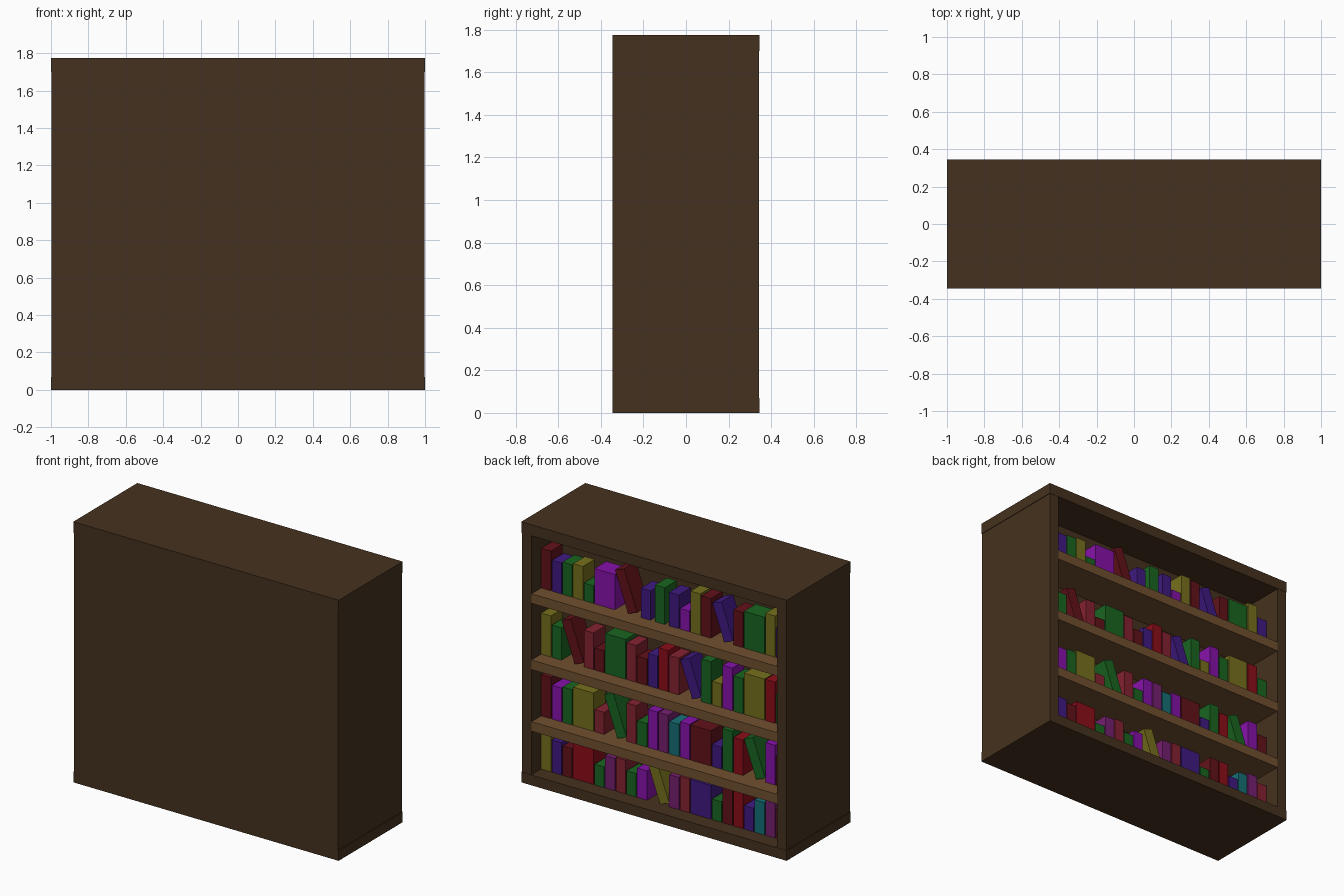
import bpy
from math import sin, cos, radians
from mathutils import Matrix

if "Cube" in bpy.data.objects:
    bpy.data.objects.remove(bpy.data.objects["Cube"])

COLORS = {
    "frame": (.06, .031, .013), "shelf": (.165, .08, .028),
    "D": (.12, .006, .010), "I": (.05, .010, .22), "G": (.01, .13, .015),
    "O": (.18, .16, .012), "P": (.24, .006, .40), "M": (.18, .014, .16),
    "C": (.23, .016, .03), "R": (.26, .004, .010), "T": (.008, .16, .18),
}
MATS = {}
for key, rgb in COLORS.items():
    MATS[key] = bpy.data.materials.new("colour_" + key)
    MATS[key].diffuse_color = (*rgb, 1)


def box(name, x, y, z, mat, matrix=None):
    """Box from (min, max) ranges, optionally transformed."""
    v = [(a, b, c) for a in x for b in y for c in z]
    f = [(0, 1, 3, 2), (4, 6, 7, 5), (0, 4, 5, 1),
         (2, 3, 7, 6), (0, 2, 6, 4), (1, 5, 7, 3)]
    me = bpy.data.meshes.new(name)
    me.from_pydata(v, [], f)
    if matrix:
        me.transform(matrix)
    me.materials.append(MATS[mat])
    ob = bpy.data.objects.new(name, me)
    bpy.context.collection.objects.link(ob)
    return ob


D, H, T = .345, 1.775, .075      # half depth, height, panel thickness
IN = 1 - T                       # inner half width
BACK = .06                       # inner face of the back

# Case
box("top_panel", (-1, 1), (-D, D), (H - T, H), "frame")
box("bottom_panel", (-1, 1), (-D, D), (0, .07), "frame")
for s, side in ((1, "left"), (-1, "right")):
    box(side + "_panel", sorted((s * IN, s * .996)), (-D, D - .002), (.07, H - T), "frame")
box("back_panel", (-IN, IN), (-D, BACK), (.07, H - T), "frame")

# Shelves
TOPS = (1.303, .852, .432)
for z in TOPS:
    box("shelf", (-IN, IN), (BACK, D - .003), (z - .065, z), "shelf")

# Books: colour letter + height in hundredths, w = wide, l = leaning, _ = small gap
ROWS = [
    "D27 I21 G22 O23 G12 P24w D29l _ I20 _ G25 _ I23 P14 O28 D27 I26l D24 G25w O28 I20",
    "O28 G22 D29l C25 D15 G27w C25 D18 I22 R28 C25 I26l G29 O16 P29 G24 O28w R28 G20",
    "D28 P23 G24 O26w C15 G29l C26 G16 P26 M26 T22 P24 D24w I15 G28 R24 G27l P27 D20",
    "O24 I22 D20 R24w G14 M22 C23 G16 P20 O26l M22 C23 I23w G14 D24 R24 I16 T22 M24 C20",
]
SLOT = 2 * IN / 23
W = .073
FRONT, REAR = .238, .11
LEAN = radians(20)
for row, z in zip(ROWS, TOPS + (.07,)):
    x = IN
    for tok in row.split():
        if tok == "_":
            x -= SLOT / 3
            continue
        h = int(tok[1:3]) / 100
        kind = tok[3:]
        if kind == "l":
            # Tilt about the lower corner so the book rests on the shelf
            pivot = x - 2 * SLOT + W * cos(LEAN)
            m = Matrix.Translation((pivot, 0, z)) @ Matrix.Rotation(LEAN, 4, 'Y')
            box("leaning_book", (-W, 0), (REAR, FRONT), (0, h), tok[0], m)
        else:
            w = W + SLOT if kind == "w" else W
            box("book", (x - w, x), (REAR, FRONT), (z, z + h), tok[0])
        x -= SLOT * (2 if kind else 1)

for m in bpy.data.materials:
    if m.users and not m.is_grease_pencil:
        m.use_nodes = True
        m.node_tree.nodes["Principled BSDF"].inputs["Base Color"].default_value = m.diffuse_color
